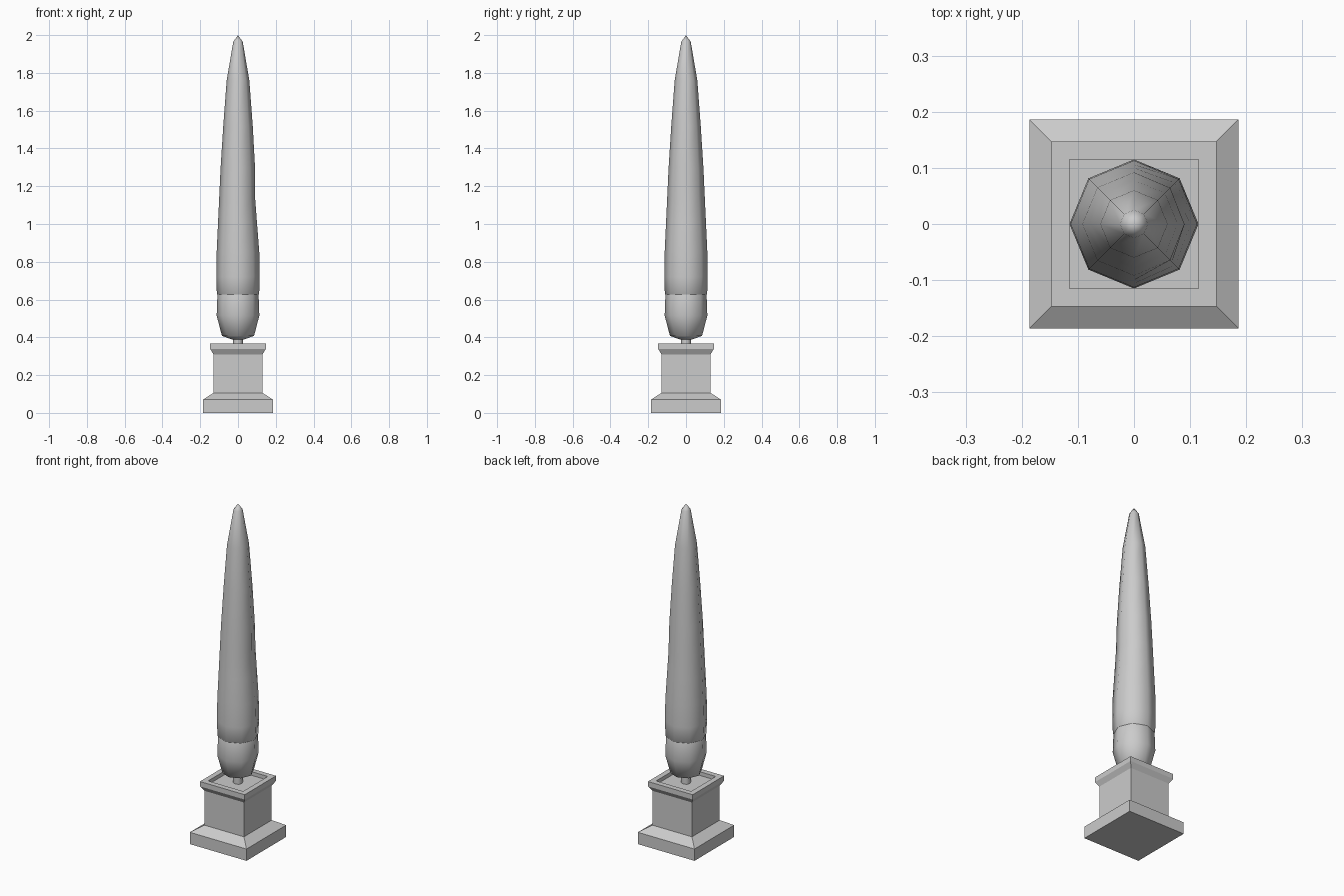
import bpy, bmesh, math

cube = bpy.data.objects.get("Cube")
if cube:
    bpy.data.objects.remove(cube, do_unlink=True)

stone = bpy.data.materials.new("plain_grey")
stone.use_nodes = True
GREY = (0.6, 0.6, 0.6, 1)
stone.diffuse_color = GREY
stone.node_tree.nodes["Principled BSDF"].inputs["Base Color"].default_value = GREY


def lathe(name, profile, sides, turn=0.0, smooth=False, tweak=None):
    """Sweep (radius, height) points into a solid; radius 0 makes a pole."""
    bm = bmesh.new()
    rings = []
    for r, z in profile:
        if r == 0:
            rings.append([bm.verts.new((0, 0, z))])
            continue
        ring = []
        for i in range(sides):
            a = turn + math.tau * i / sides
            k = tweak(a, z) if tweak else 1
            ring.append(bm.verts.new((r * k * math.cos(a), r * k * math.sin(a), z)))
        rings.append(ring)
    for low, high in zip(rings, rings[1:]):
        for i in range(sides):
            j = (i + 1) % sides
            quad = [low[i % len(low)], low[j % len(low)],
                    high[j % len(high)], high[i % len(high)]]
            bm.faces.new(list(dict.fromkeys(quad)))
    bmesh.ops.recalc_face_normals(bm, faces=bm.faces)
    mesh = bpy.data.meshes.new(name)
    bm.to_mesh(mesh)
    bm.free()
    mesh.materials.append(stone)
    obj = bpy.data.objects.new(name, mesh)
    bpy.context.collection.objects.link(obj)
    if smooth:
        mesh.shade_smooth()
    return obj


# Square pedestal with stepped foot, flared cap and sunken soil bed
half_widths = [(0, 0), (0.186, 0), (0.186, 0.07), (0.13, 0.106), (0.13, 0.31),
               (0.147, 0.338), (0.147, 0.367), (0.115, 0.367), (0.115, 0.345), (0, 0.345)]
lathe("pedestal_planter", [(w * math.sqrt(2), z) for w, z in half_widths], 4, math.pi / 4)

# Short trunk
lathe("trunk", [(0.026, 0.34), (0.026, 0.41)], 8, smooth=True)


# Hollow on the left side of the foliage
def hollow(angle, z):
    return 1 - 0.09 * max(0, math.cos(angle)) ** 2 * math.exp(-((z - 1.12) / 0.15) ** 2)


# Tall tapering foliage, its skirt overlapping the lower cup
lathe("upper_foliage", [(0.1, 0.615), (0.112, 0.63), (0.115, 0.72), (0.113, 0.85), (0.106, 1.0),
                        (0.1, 1.13), (0.092, 1.3), (0.078, 1.52), (0.06, 1.76),
                        (0.025, 1.965), (0, 2.0)], 8, smooth=True, tweak=hollow)
lathe("lower_foliage", [(0, 0.385), (0.03, 0.388), (0.085, 0.408), (0.113, 0.515),
                        (0.109, 0.625), (0.095, 0.66)], 8, smooth=True)
